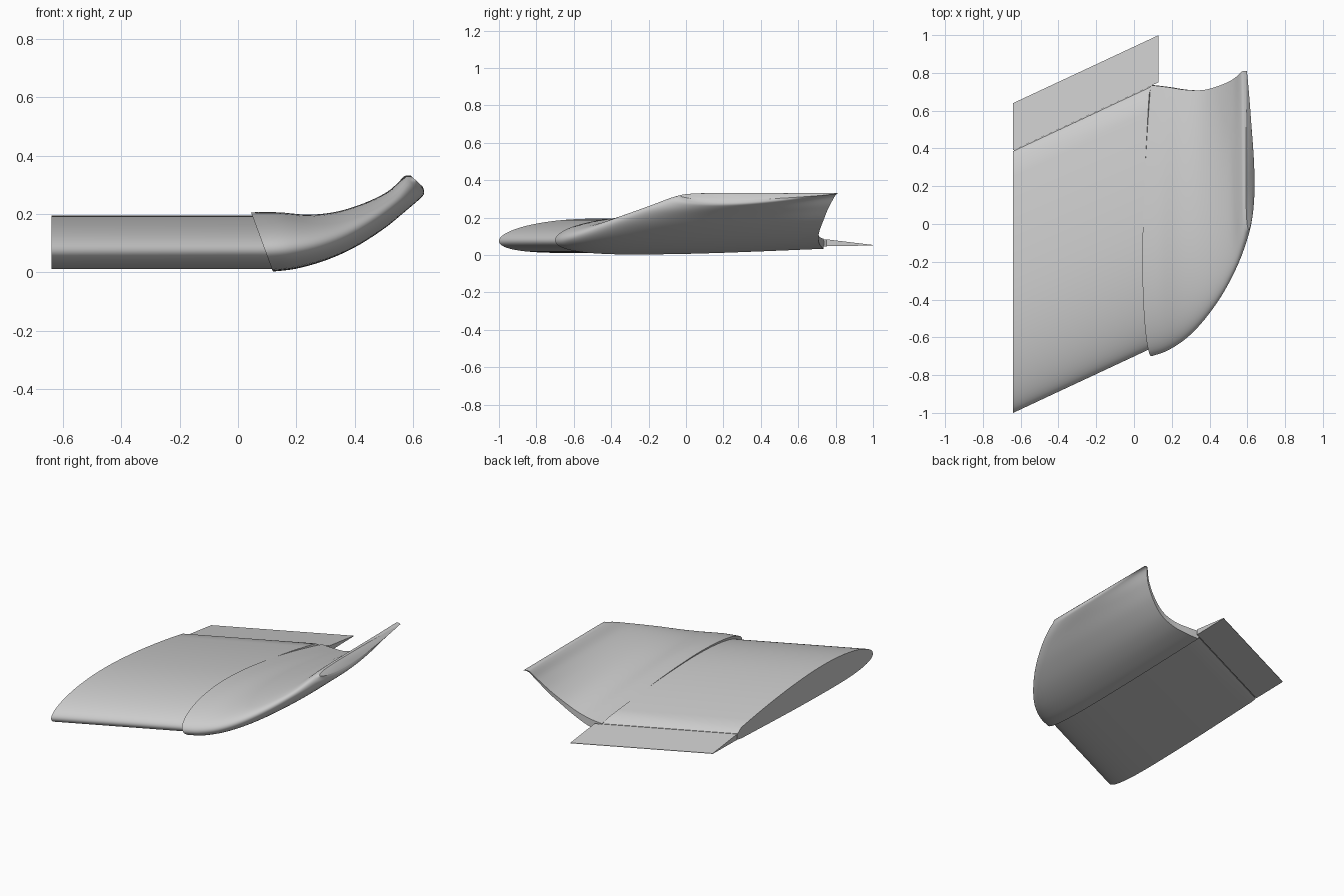
import bpy, bmesh, math

old = bpy.data.objects.get("Cube")
if old:
    bpy.data.objects.remove(old, do_unlink=True)

grey = bpy.data.materials.new("light_grey")
grey.use_nodes = True
colour = (0.6, 0.6, 0.6, 1)
grey.diffuse_color = colour
grey.node_tree.nodes["Principled BSDF"].inputs["Base Color"].default_value = colour


def half_thickness(u):
    """Airfoil half thickness, scaled so the full thickness peaks at one."""
    return 5 * (0.2969 * math.sqrt(u) - 0.126 * u - 0.3516 * u**2
                + 0.2843 * u**3 - 0.1036 * u**4)


def camber(u, nose, tail):
    """Middle line from nose height to tail height, centred at 40% chord."""
    bump = 0.5 - (nose + (tail - nose) * 0.4)
    if u < 0.4:
        arch = (0.8 * u - u * u) / 0.16
    else:
        arch = (0.2 + 0.8 * u - u * u) / 0.36
    return nose + (tail - nose) * u + bump * arch


def airfoil(end, nose, tail, count=28):
    """Closed loop of (chord, height) pairs, cut off blunt at 'end'."""
    us = [end * (i / count) ** 2 for i in range(count + 1)]
    top = [(u, camber(u, nose, tail) + half_thickness(u)) for u in reversed(us)]
    low = [(u, camber(u, nose, tail) - half_thickness(u)) for u in us[1:]]
    return top + low


def loft(name, rings):
    """Skin equal rings of points and close both ends."""
    bm = bmesh.new()
    loops = [[bm.verts.new(p) for p in ring] for ring in rings]
    for a, b in zip(loops, loops[1:]):
        for i in range(len(a)):
            j = (i + 1) % len(a)
            bm.faces.new((a[i], a[j], b[j], b[i]))
    bm.faces.new(loops[0])
    bm.faces.new(loops[-1])
    bmesh.ops.recalc_face_normals(bm, faces=bm.faces)
    mesh = bpy.data.meshes.new(name)
    bm.to_mesh(mesh)
    bm.free()
    mesh.materials.append(grey)
    obj = bpy.data.objects.new(name, mesh)
    bpy.context.collection.objects.link(obj)
    bpy.ops.object.select_all(action='DESELECT')
    obj.select_set(True)
    bpy.context.view_layer.objects.active = obj
    bpy.ops.object.shade_smooth_by_angle(angle=math.radians(32))
    return obj


ROOT, SWEEP = -0.64, 0.467


def swept(x, y):
    return y + (x - ROOT) * SWEEP


def seam_x(z):
    return 0.045 + 0.37 * (0.205 - z)


# Wing panel: swept airfoil ending on the slanted seam, with a rear lip
section = [(-1 + 1.64 * u, 0.012 + 0.183 * w)
           for u, w in airfoil(0.822, 0.344, 0.22)]
section = [(0.385, 0.084)] + section + [(0.385, 0.047)]
loft("wing_panel", [
    [(ROOT, y, z) for y, z in section],
    [(seam_x(z), swept(seam_x(z), y), z) for y, z in section]])

# Trailing flap: thin wedge behind a narrow hinge gap
wedge = [(0.391, 0.084), (0.64, 0.054), (0.64, 0.051), (0.391, 0.047)]
loft("trailing_flap", [[(x, swept(x, y), z) for y, z in wedge]
                       for x in (ROOT, 0.13)])

# Hinge bar closing the gap below the surface
bar = [(0.37, 0.076), (0.4, 0.076), (0.4, 0.052), (0.37, 0.052)]
loft("hinge_bar", [[(x, swept(x, y), z) for y, z in bar]
                   for x in (ROOT + 0.005, 0.1)])

# Upturned tip stations: low x, low z, top x, top z, front y, rear y,
# nose height, tail height, chord cut
stations = [
    (0.12, 0.002, 0.045, 0.205, -0.70, 0.735, 0.38, 0.2, 0.88),
    (0.2, 0.012, 0.14, 0.205, -0.67, 0.725, 0.38, 0.2, 0.89),
    (0.3, 0.04, 0.24, 0.197, -0.605, 0.71, 0.4, 0.22, 0.9),
    (0.4, 0.085, 0.335, 0.207, -0.505, 0.71, 0.43, 0.3, 0.91),
    (0.5, 0.15, 0.43, 0.237, -0.37, 0.735, 0.48, 0.5, 0.92),
    (0.58, 0.217, 0.51, 0.277, -0.22, 0.765, 0.54, 0.8, 0.94),
    (0.625, 0.257, 0.558, 0.319, -0.1, 0.795, 0.6, 1, 0.96),
    (0.637, 0.275, 0.576, 0.332, -0.045, 0.81, 0.62, 1, 0.97),
    (0.632, 0.295, 0.592, 0.332, -0.03, 0.81, 0.6, 0.9, 0.98),
]


def spline(a, b, c, d, t):
    """Catmull-Rom blend between b and c."""
    return b + t / 2 * (c - a + t * (2 * a - 5 * b + 4 * c - d
                                     + t * (3 * (b - c) + d - a)))


def tip_ring(s):
    lx, lz, tx, tz, front, rear, nose, tail, end = s
    return [(lx + (tx - lx) * w, front + (rear - front) * u / end,
             lz + (tz - lz) * w) for u, w in airfoil(end, nose, tail)]


steps = 5
last = len(stations) - 1
blended = []
for i in range(last):
    near = [stations[max(0, min(last, i + k))] for k in (-1, 0, 1, 2)]
    for k in range(steps):
        blended.append([spline(*v, k / steps) for v in zip(*near)])
blended.append(stations[last])
loft("upturned_tip", [tip_ring(s) for s in blended])
